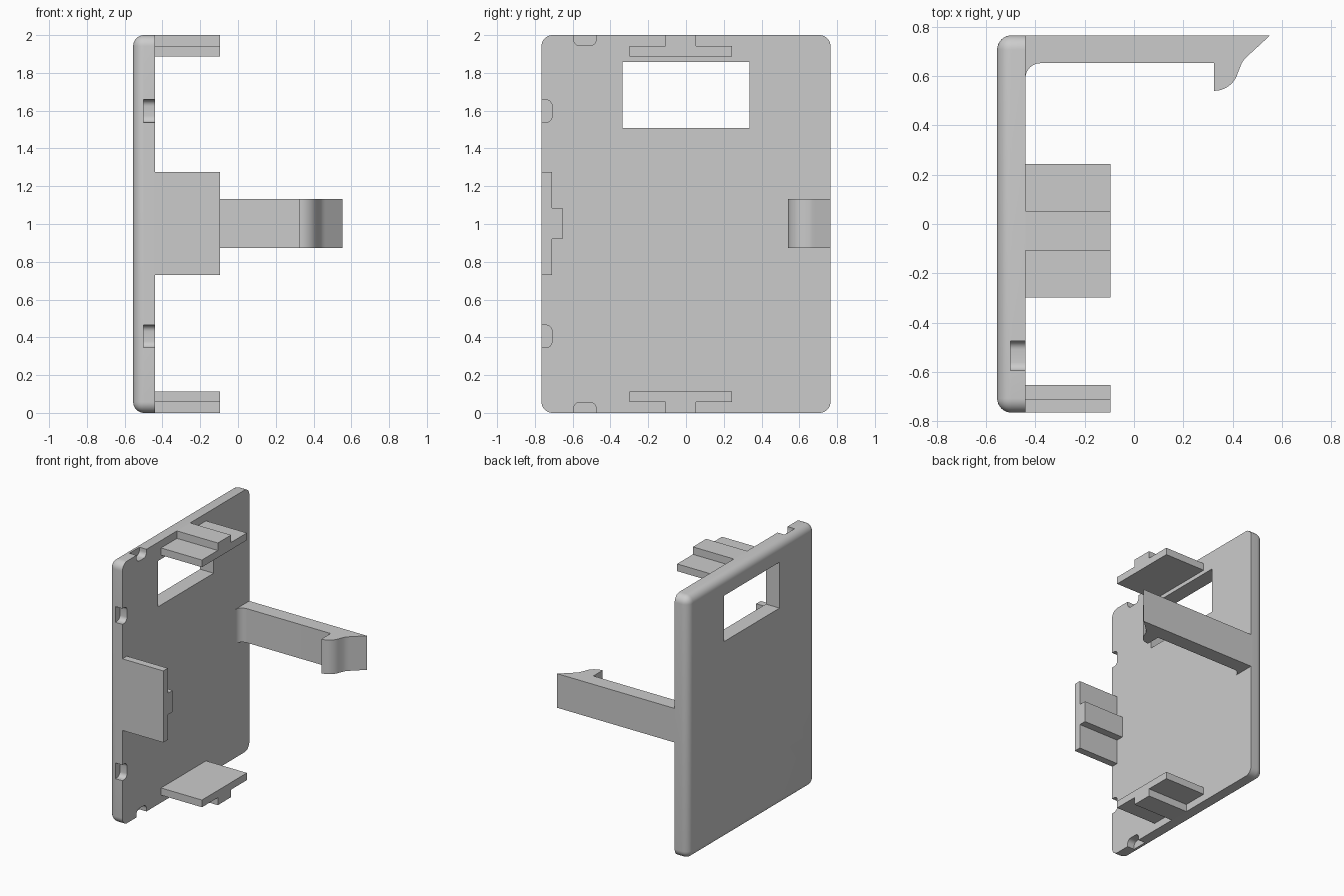
import bpy, bmesh
from math import sin, cos, pi, radians
from mathutils import Vector

default = bpy.data.objects.get("Cube")
if default:
    bpy.data.objects.remove(default, do_unlink=True)

grey = bpy.data.materials.new("plain grey")
grey.use_nodes = True
grey.diffuse_color = (0.6, 0.6, 0.6, 1)
grey.node_tree.nodes["Principled BSDF"].inputs["Base Color"].default_value = grey.diffuse_color

BACK, FACE, TAB_END = -0.555, -0.44, -0.095
HALF, TOP, ROUND = 0.765, 2.0, 0.058


def add_object(name, bm):
    bmesh.ops.recalc_face_normals(bm, faces=bm.faces)
    mesh = bpy.data.meshes.new(name)
    bm.to_mesh(mesh)
    bm.free()
    mesh.materials.append(grey)
    obj = bpy.data.objects.new(name, mesh)
    bpy.context.collection.objects.link(obj)
    return obj


def prism(name, points, sweep):
    """Extrude a closed outline of 3D points along a vector."""
    bm = bmesh.new()
    face = bm.faces.new([bm.verts.new(p) for p in points])
    result = bmesh.ops.extrude_face_region(bm, geom=[face], use_keep_orig=True)
    moved = [g for g in result["geom"] if isinstance(g, bmesh.types.BMVert)]
    bmesh.ops.translate(bm, verts=moved, vec=sweep)
    return add_object(name, bm)


def box(name, low, high):
    corners = [(low[0], y, z) for y, z in ((low[1], low[2]), (high[1], low[2]),
                                           (high[1], high[2]), (low[1], high[2]))]
    return prism(name, corners, Vector((high[0] - low[0], 0, 0)))


def arc(cx, cy, r, start, end, steps=10):
    angles = [radians(start + (end - start) * i / steps) for i in range(steps + 1)]
    return [(cx + r * cos(a), cy + r * sin(a)) for a in angles]


def smooth(obj):
    bpy.ops.object.select_all(action="DESELECT")
    obj.select_set(True)
    bpy.context.view_layer.objects.active = obj
    bpy.ops.object.shade_smooth_by_angle(angle=radians(30))


# Outlines are (distance along an edge, depth inward); each edge maps them to the plate
EDGES = {
    "top": lambda u, v: (u, TOP - v),
    "bottom": lambda u, v: (u, v),
    "right": lambda u, v: (v - HALF, u),
}


def edge_prism(name, edge, outline, x0, x1):
    points = [(x0, *EDGES[edge](u, v)) for u, v in outline]
    return prism(name, points, Vector((x1 - x0, 0, 0)))


# Back plate with rounded corners and a rounded outer rim
plate = box("back_plate", (BACK, -HALF, 0), (FACE, HALF, TOP))
bm = bmesh.new()
bm.from_mesh(plate.data)
rim = [e for e in bm.edges if min(v.co.x for v in e.verts) < BACK + 0.01]
bmesh.ops.bevel(bm, geom=rim, offset=ROUND, segments=8, profile=0.5, affect="EDGES")
bm.to_mesh(plate.data)
bm.free()

# Window and edge notches cut from the plate
cutters = [box("window_cutter", (-0.7, -0.335, 1.508), (-0.3, 0.335, 1.858))]
for edge, centre in (("top", -0.535), ("bottom", -0.535), ("right", 1.598), ("right", 0.405)):
    w, d, r = 0.06, 0.056, 0.034
    outline = ([(centre - w, -0.05)] + arc(centre - w + r, d - r, r, 180, 90, 6)
               + arc(centre + w - r, d - r, r, 90, 0, 6) + [(centre + w, -0.05)])
    cutters.append(edge_prism("notch_cutter", edge, outline, -0.5, -0.4))

bpy.context.view_layer.objects.active = plate
for cutter in cutters:
    cut = plate.modifiers.new("cut", "BOOLEAN")
    cut.operation, cut.solver, cut.object = "DIFFERENCE", "EXACT", cutter
    bpy.ops.object.modifier_apply(modifier=cut.name)
    bpy.data.objects.remove(cutter, do_unlink=True)
smooth(plate)


# T-shaped tabs standing on three edges
def tee(centre, stem, bar, stem_depth, bar_depth):
    """stem_depth and bar_depth are (outer, inner) distances from the plate edge."""
    half = []
    for width, depths in sorted(((stem, stem_depth), (bar, bar_depth)), key=lambda p: p[1]):
        half += [(width, d) for d in depths]
    return [(centre + w, d) for w, d in half] + [(centre - w, d) for w, d in reversed(half)]


stem_outside = tee(-0.028, 0.08, 0.271, (0, 0.057), (0.057, 0.112))
stem_inside = tee(1.002, 0.082, 0.273, (0.055, 0.112), (0, 0.055))
for edge, outline in (("top", stem_outside), ("bottom", stem_outside), ("right", stem_inside)):
    edge_prism(edge + "_tab", edge, outline, FACE, TAB_END)

# Long latch arm with a root fillet and a hooked tip
hook = arc(0.325, 0.64, 0.1, 270, 345, 10)
tip = [(0.428, 0.63), (0.437, 0.652), (0.449, 0.67), (0.463, 0.683)]
arm_outline = ([(FACE, HALF), (0.552, HALF)] + tip[::-1] + hook[::-1]
               + [(0.325, 0.652)] + arc(FACE + 0.06, 0.592, 0.06, 90, 180, 8))
arm = prism("latch_arm", [(x, y, 0.872) for x, y in arm_outline], Vector((0, 0, 0.26)))
smooth(arm)
